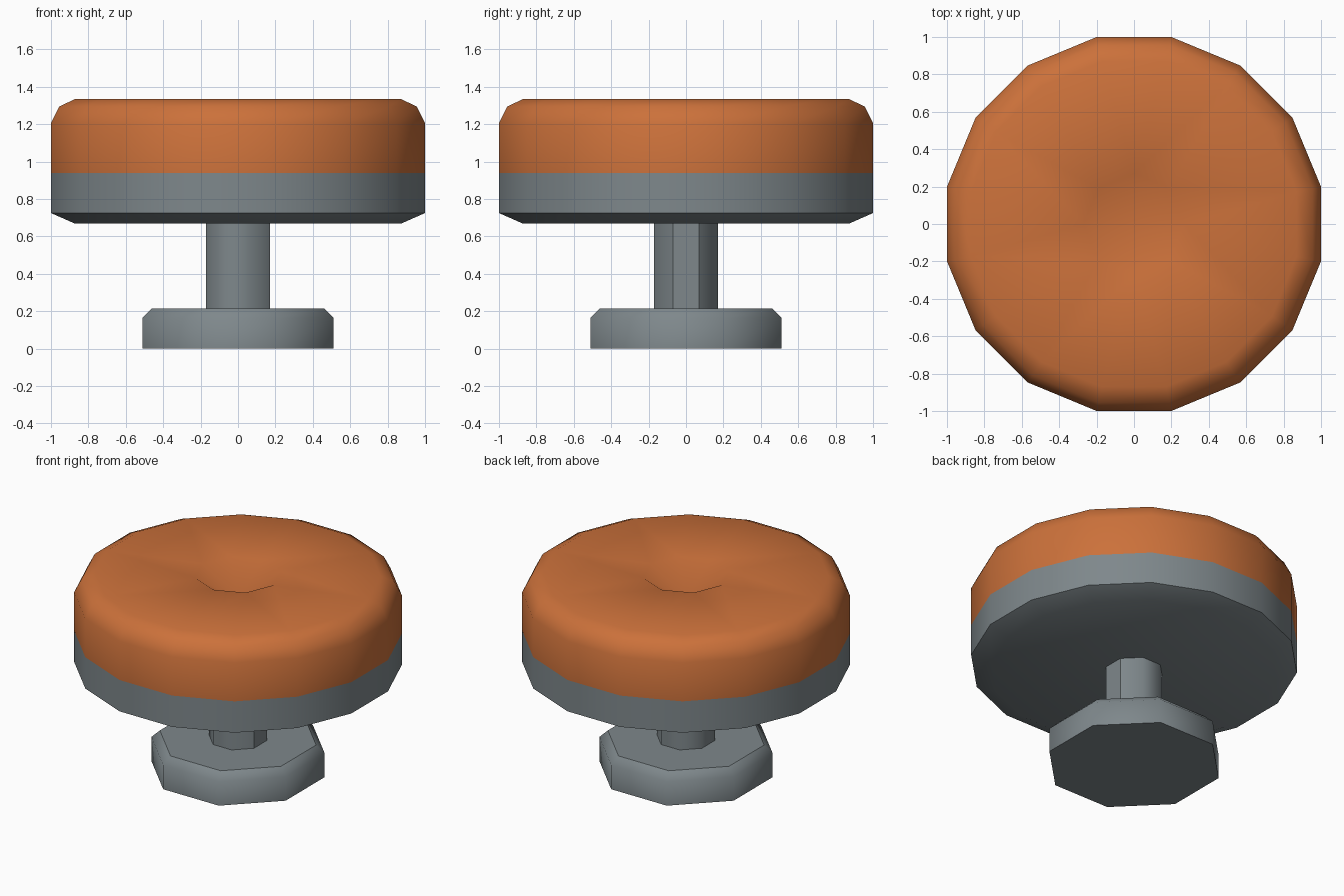
import bpy, bmesh
from math import cos, sin, pi, radians

cube = bpy.data.objects.get("Cube")
if cube:
    bpy.data.objects.remove(cube)


def make_material(name, colour):
    mat = bpy.data.materials.new(name)
    mat.use_nodes = True
    mat.diffuse_color = (*colour, 1)
    mat.node_tree.nodes["Principled BSDF"].inputs["Base Color"].default_value = (*colour, 1)
    return mat


grey = make_material("metal grey", (0.21, 0.245, 0.26))
orange = make_material("cushion orange", (0.6, 0.165, 0.043))


def add_ring(bm, sides, flat_radius, z):
    """Regular ring with flats facing the axes."""
    r = flat_radius / cos(pi / sides)
    angles = [2 * pi * (i + 0.5) / sides for i in range(sides)]
    return [bm.verts.new((r * cos(a), r * sin(a), z)) for a in angles]


def loft(bm, sides, profile):
    rings = [add_ring(bm, sides, r, z) for r, z in profile]
    for low, high in zip(rings, rings[1:]):
        for i in range(sides):
            j = (i + 1) % sides
            bm.faces.new((low[i], low[j], high[j], high[i]))
    return rings


def finish(name, bm, mat, angle, sharp=None):
    bmesh.ops.recalc_face_normals(bm, faces=bm.faces)
    mesh = bpy.data.meshes.new(name)
    bm.to_mesh(mesh)
    bm.free()
    mesh.materials.append(mat)
    obj = bpy.data.objects.new(name, mesh)
    bpy.context.collection.objects.link(obj)
    bpy.ops.object.select_all(action="DESELECT")
    obj.select_set(True)
    bpy.context.view_layer.objects.active = obj
    bpy.ops.object.shade_smooth_by_angle(angle=radians(angle))
    # extra hard edges chosen by position
    if sharp:
        for edge in mesh.edges:
            if all(sharp(mesh.vertices[v].co) for v in edge.vertices):
                edge.use_edge_sharp = True
    return obj


# foot: octagonal block with bevelled top
bm = bmesh.new()
rings = loft(bm, 8, [(0.51, 0), (0.51, 0.165), (0.46, 0.215)])
bm.faces.new(rings[0])
bm.faces.new(rings[-1])
finish("foot", bm, grey, 50, lambda co: co.z > 0.21)

# column
bm = bmesh.new()
loft(bm, 8, [(0.17, 0.2), (0.17, 0.69)])
finish("column", bm, grey, 50, lambda co: co.x > 0.16)

# seat: grey pan and orange cushion with a dimpled top
SIDES = 16
bm = bmesh.new()
rings = loft(bm, SIDES, [(0.875, 0.67), (1, 0.725), (1, 0.94), (1, 1.205),
                         (0.955, 1.295), (0.87, 1.335)])
bm.faces.new(rings[0])
rim = rings[-1]
dimple = [bm.verts.new((0.27 * cos(k * pi / 4), 0.27 * sin(k * pi / 4), 1.335))
          for k in range(8)]
centre = bm.verts.new((0, 0, 1.165))
for k in range(8):
    n = (k + 1) % 8
    before, after, following = rim[2 * k - 1], rim[2 * k], rim[2 * k + 1]
    bm.faces.new((before, after, dimple[k]))
    bm.faces.new((after, following, dimple[n], dimple[k]))
    bm.faces.new((dimple[k], dimple[n], centre))
for face in bm.faces:
    face.material_index = int(face.calc_center_median().z > 0.94)
seat = finish("seat", bm, grey, 50)
seat.data.materials.append(orange)
# material slots are filled after the mesh, so assign again by height
for poly in seat.data.polygons:
    poly.material_index = int(poly.center.z > 0.94)
